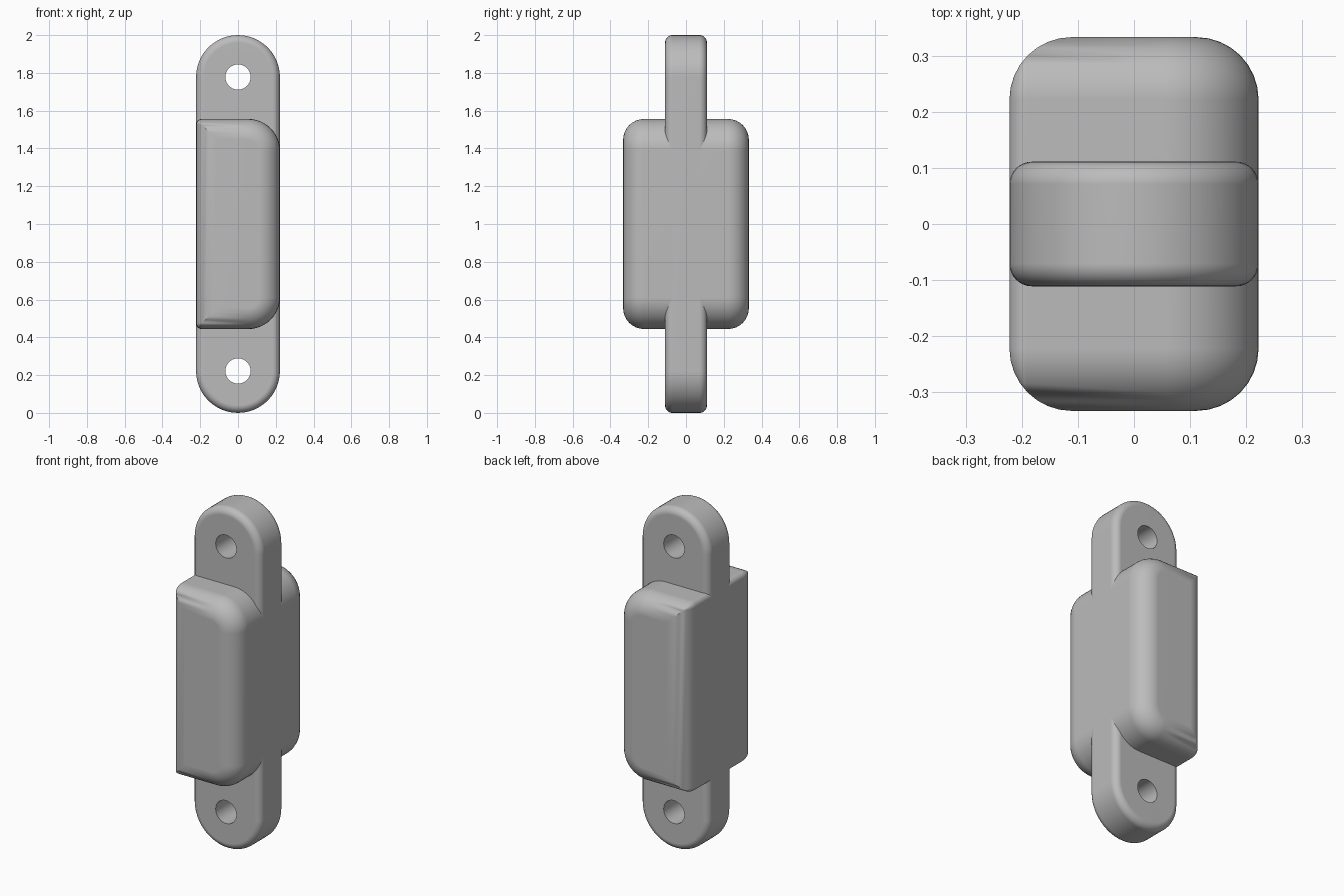
import bpy, bmesh, math
from mathutils import Matrix

cube = bpy.data.objects.get("Cube")
if cube:
    bpy.data.objects.remove(cube)

grey = bpy.data.materials.new("plain_grey")
grey.use_nodes = True
grey.diffuse_color = (0.5, 0.5, 0.5, 1)
grey.node_tree.nodes["Principled BSDF"].inputs["Base Color"].default_value = grey.diffuse_color


def outline(half_x, half_z, left, right, inset, steps=12):
    """Rounded rectangle with separate left and right corner radii, shrunk by inset."""
    hx, hz = half_x - inset, half_z - inset
    points = []
    for start, sx, sz, radius in ((0, 1, 1, right), (90, -1, 1, left),
                                  (180, -1, -1, left), (270, 1, -1, right)):
        r = max(radius - inset, 0)
        for i in range(steps + 1):
            a = math.radians(start + 90 * i / steps)
            points.append((sx * (hx - r) + r * math.cos(a),
                           1 + sz * (hz - r) + r * math.sin(a)))
    return points


def filleted_slab(name, half_x, half_y, half_z, left, right, fillet, steps=8):
    """Loft the outline along y, rounding over the front and back rims."""
    rim = []
    for i in range(steps + 1):
        a = math.pi / 2 * i / steps
        rim.append((fillet * (1 - math.cos(a)), half_y - fillet * (1 - math.sin(a))))
    sections = [(d, -y) for d, y in reversed(rim)] + rim
    bm = bmesh.new()
    rings = [[bm.verts.new((x, y, z)) for x, z in outline(half_x, half_z, left, right, d)]
             for d, y in sections]
    for a, b in zip(rings, rings[1:]):
        for i in range(len(a)):
            bm.faces.new((a[i - 1], a[i], b[i], b[i - 1]))
    bm.faces.new(rings[0])
    bm.faces.new(rings[-1])
    bmesh.ops.remove_doubles(bm, verts=bm.verts, dist=0.0002)
    bmesh.ops.recalc_face_normals(bm, faces=bm.faces)
    return add_object(name, bm)


def add_object(name, bm):
    mesh = bpy.data.meshes.new(name)
    bm.to_mesh(mesh)
    bm.free()
    mesh.materials.append(grey)
    obj = bpy.data.objects.new(name, mesh)
    bpy.context.collection.objects.link(obj)
    return obj


def activate(obj):
    bpy.ops.object.select_all(action="DESELECT")
    obj.select_set(True)
    bpy.context.view_layer.objects.active = obj


# Long mounting strap with round ends
strap = filleted_slab("mounting_strap", 0.222, 0.111, 1, 0.222, 0.222, 0.04)

# Bolt holes through both ends
bm = bmesh.new()
for z in (0.222, 1.778):
    bmesh.ops.create_cone(bm, cap_ends=True, segments=40, radius1=0.067, radius2=0.067, depth=1,
                          matrix=Matrix.Translation((0, 0, z)) @ Matrix.Rotation(math.pi / 2, 4, "X"))
cutter = add_object("bolt_hole_cutter", bm)
cutter.hide_render = True
cut = strap.modifiers.new("bolt_holes", "BOOLEAN")
cut.object = cutter
cut.solver = "EXACT"
activate(strap)
bpy.ops.object.modifier_apply(modifier=cut.name)
bpy.data.objects.remove(cutter)

# Body block: tight corners on one side, broad ones on the other
body = filleted_slab("body_block", 0.222, 0.333, 0.556, 0.03, 0.167, 0.111)

for part in (strap, body):
    activate(part)
    bpy.ops.object.shade_smooth_by_angle(angle=math.radians(30))
    normals = part.modifiers.new("clean_shading", "WEIGHTED_NORMAL")
    normals.keep_sharp = True
